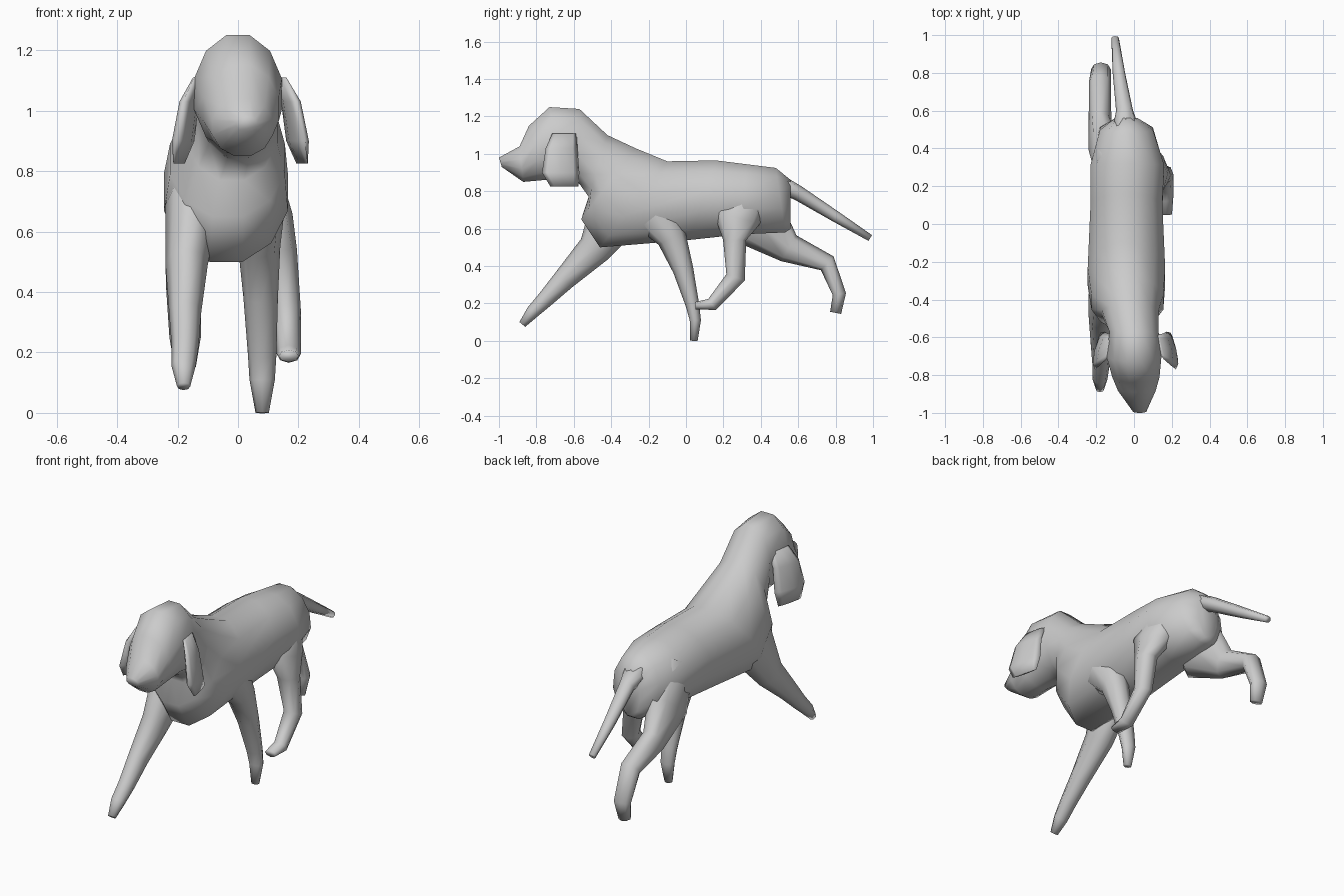
import bpy, bmesh
from math import cos, sin, pi
from mathutils import Vector


def loft(name, rings):
    """Skin closed rings of points, capping both ends."""
    bm = bmesh.new()
    loops = [[bm.verts.new(p) for p in ring] for ring in rings]
    n = len(loops[0])
    for a, b in zip(loops, loops[1:]):
        for i in range(n):
            j = (i + 1) % n
            bm.faces.new((a[i], a[j], b[j], b[i]))
    bm.faces.new(loops[0])
    bm.faces.new(loops[-1])
    bmesh.ops.recalc_face_normals(bm, faces=bm.faces)
    mesh = bpy.data.meshes.new(name)
    bm.to_mesh(mesh)
    bm.free()
    mesh.shade_smooth()
    obj = bpy.data.objects.new(name, mesh)
    bpy.context.collection.objects.link(obj)
    return obj


def ellipse(c, u, v, n, phase=0.0):
    angles = [2 * pi * i / n + phase for i in range(n)]
    return [c + u * cos(a) + v * sin(a) for a in angles]


def tube(name, path, n=8):
    """Limb along (x, y, z, sideways radius, radius in side view)."""
    pts = [Vector(p[:3]) for p in path]
    rings = []
    for i, p in enumerate(path):
        t = pts[min(i + 1, len(pts) - 1)] - pts[max(i - 1, 0)]
        t.x = 0
        v = t.normalized().cross(Vector((1, 0, 0)))
        rings.append(ellipse(pts[i], Vector((p[3], 0, 0)), v * p[4], n))
    return loft(name, rings)


# Head, neck and trunk: top y, z, bottom y, z, centre x, half width
sections = [
    (-1.00, 0.98, -0.985, 0.93, 0.03, 0.035),
    (-0.89, 1.04, -0.87, 0.85, 0.015, 0.10),
    (-0.84, 1.15, -0.76, 0.86, 0.01, 0.125),
    (-0.73, 1.25, -0.66, 0.86, 0.0, 0.145),
    (-0.57, 1.24, -0.57, 0.84, 0.0, 0.13),
    (-0.42, 1.10, -0.52, 0.77, -0.02, 0.15),
    (-0.27, 1.03, -0.56, 0.65, -0.035, 0.19),
    (-0.10, 0.96, -0.46, 0.50, -0.04, 0.205),
    (0.16, 0.965, 0.02, 0.54, -0.04, 0.19),
    (0.32, 0.945, 0.30, 0.57, -0.035, 0.195),
    (0.48, 0.925, 0.53, 0.58, -0.04, 0.14),
    (0.56, 0.86, 0.56, 0.60, -0.04, 0.06),
]
N = 12
body_rings = []
for ty, tz, by, bz, cx, hw in sections:
    top, bottom = Vector((cx, ty, tz)), Vector((cx, by, bz))
    half = (top - bottom) / 2 / cos(pi / N)
    body_rings.append(ellipse((top + bottom) / 2, Vector((hw / cos(pi / N), 0, 0)), half, N, pi / N))
loft("body_and_head", body_rings)

# Front legs: one planted under the body, one reaching forward
tube("right_front_leg", [
    (0.06, -0.29, 0.84, 0.07, 0.10), (0.07, -0.17, 0.68, 0.085, 0.12),
    (0.07, -0.075, 0.55, 0.07, 0.08), (0.075, -0.015, 0.38, 0.057, 0.055),
    (0.08, 0.035, 0.19, 0.047, 0.036), (0.08, 0.05, 0.11, 0.042, 0.03),
    (0.08, 0.042, 0.0, 0.022, 0.02)])
tube("left_front_leg", [
    (-0.12, -0.28, 0.86, 0.08, 0.10), (-0.15, -0.37, 0.69, 0.09, 0.15),
    (-0.17, -0.49, 0.49, 0.07, 0.09), (-0.175, -0.65, 0.33, 0.053, 0.06),
    (-0.175, -0.75, 0.225, 0.045, 0.045), (-0.18, -0.82, 0.155, 0.04, 0.036),
    (-0.18, -0.875, 0.088, 0.022, 0.02)])

# Hind legs: one swung forward, one kicked back
tube("right_hind_leg", [
    (0.05, 0.34, 0.83, 0.08, 0.12), (0.095, 0.27, 0.66, 0.085, 0.13),
    (0.135, 0.26, 0.54, 0.06, 0.062), (0.16, 0.265, 0.34, 0.048, 0.052),
    (0.168, 0.14, 0.195, 0.04, 0.036), (0.168, 0.05, 0.188, 0.033, 0.02)])
tube("left_hind_leg", [
    (-0.12, 0.28, 0.84, 0.09, 0.13), (-0.155, 0.39, 0.63, 0.085, 0.16),
    (-0.18, 0.55, 0.495, 0.06, 0.08), (-0.18, 0.755, 0.415, 0.058, 0.05),
    (-0.175, 0.82, 0.25, 0.052, 0.036), (-0.175, 0.80, 0.15, 0.035, 0.03)])

# Tail
tube("tail", [
    (-0.035, 0.44, 0.87, 0.09, 0.055), (-0.05, 0.60, 0.79, 0.045, 0.04),
    (-0.08, 0.80, 0.665, 0.033, 0.03), (-0.10, 0.985, 0.55, 0.02, 0.018)])

# Drooping ears, front edges flared outwards: offset, y, z, thickness, half length
ear = [(0.14, -0.65, 1.11, 0.012, 0.065), (0.175, -0.665, 1.03, 0.025, 0.085),
       (0.197, -0.67, 0.90, 0.028, 0.10), (0.212, -0.65, 0.825, 0.008, 0.075)]
for side, sx, squeeze in (("right", 1, 1.0), ("left", -1, 0.92)):
    rings = [ellipse(Vector((sx * x * squeeze, y, z)), Vector((t, 0, 0)),
                     Vector((-sx * 0.25 * ry, ry, 0)), 8) for x, y, z, t, ry in ear]
    loft(side + "_ear", rings)
